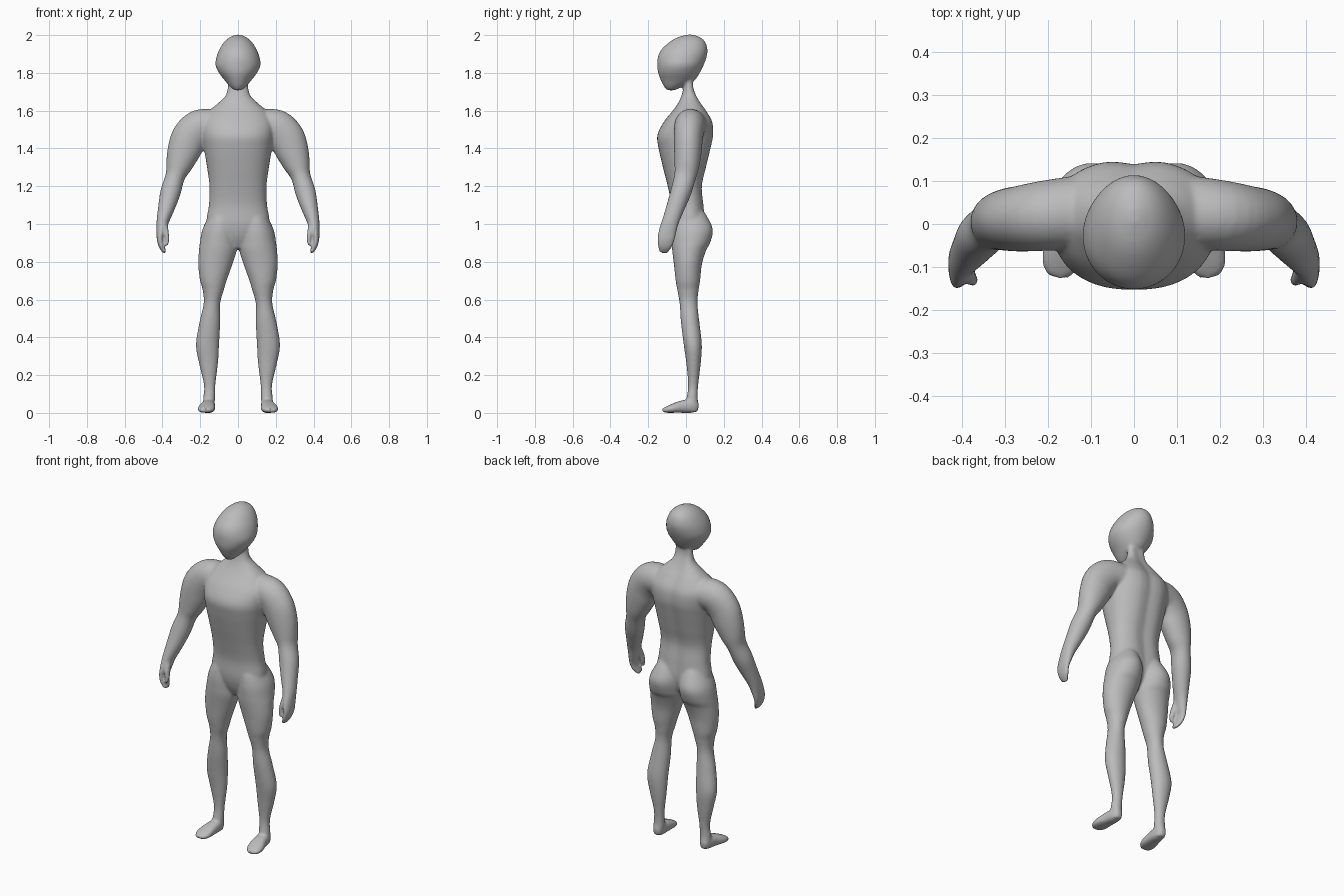
import bpy, bmesh, math
from mathutils import Vector

SIDES, SUBS = 40, 5
bm = bmesh.new()


def spline(rows):
    """Smoothly interpolate rows of numbers (Catmull-Rom)."""
    out = []
    for i in range(len(rows) - 1):
        p0, p1 = rows[max(i - 1, 0)], rows[i]
        p2, p3 = rows[i + 1], rows[min(i + 2, len(rows) - 1)]
        for s in range(SUBS):
            t = s / SUBS
            out.append([0.5 * (2 * b + (c - a) * t + (2 * a - 5 * b + 4 * c - d) * t * t
                               + (3 * b - a - 3 * c + d) * t ** 3)
                        for a, b, c, d in zip(p0, p1, p2, p3)])
    return out + [list(rows[-1])]


def loft(rows, ref=None, side=1, power=2.0, groove=0.0):
    """Skin rings (x, y, z, half width, half depth). Level rings unless ref is given."""
    rows = spline(rows)
    cen = [Vector(r[:3]) for r in rows]
    rings = []
    for i, (c, r) in enumerate(zip(cen, rows)):
        u, v = Vector((1, 0, 0)), Vector((0, 1, 0))
        if ref:
            t = (cen[min(i + 1, len(cen) - 1)] - cen[max(i - 1, 0)]).normalized()
            u = Vector(ref).cross(t).normalized()
            v = t.cross(u)
        ring = []
        for k in range(SIDES):
            a = 2 * math.pi * k / SIDES
            ca, sa = math.cos(a), math.sin(a)
            p = c + u * r[3] * math.copysign(abs(ca) ** (2 / power), ca) \
                  + v * r[4] * math.copysign(abs(sa) ** (2 / power), sa)
            if sa > 0:  # spine hollow
                p.y -= groove * math.exp(-(p.x / 0.04) ** 2)
            ring.append(bm.verts.new((p.x * side, p.y, p.z)))
        rings.append(ring)
    for a, b in zip(rings, rings[1:]):
        for k in range(SIDES):
            n = (k + 1) % SIDES
            bm.faces.new((a[k], a[n], b[n], b[k]))
    bm.faces.new(rings[0][::-1])
    bm.faces.new(rings[-1])


def levels(rows):
    """Turn (z, inner x, outer x, front y, back y) into ring rows."""
    return [((a + b) / 2, (f + k) / 2, z, (b - a) / 2, (k - f) / 2) for z, a, b, f, k in rows]


def centred(rows):
    return levels([(z, -w, w, f, k) for z, f, k, w in rows])


# Torso and neck: z, front, back, half width
loft(centred([
    (.87, -.03, .05, .04), (.93, -.06, .09, .11), (1.0, -.075, .105, .165),
    (1.1, -.077, .098, .154), (1.2, -.097, .09, .151), (1.3, -.122, .112, .164),
    (1.4, -.145, .136, .18), (1.47, -.152, .15, .19), (1.54, -.118, .145, .19),
    (1.6, -.07, .112, .15), (1.64, -.042, .085, .105), (1.68, -.024, .064, .066),
    (1.73, -.013, .048, .054), (1.82, -.01, .05, .05)]), power=2.3, groove=.012)

# Head
loft(centred([
    (1.708, -.1, -.06, .02), (1.73, -.118, -.01, .045), (1.76, -.133, .045, .07),
    (1.8, -.148, .073, .101), (1.84, -.152, .093, .119), (1.88, -.15, .108, .115),
    (1.92, -.133, .114, .101), (1.96, -.092, .104, .076), (1.986, -.05, .08, .048),
    (2.002, 0, .04, .014)]))

for s in (1, -1):
    # Leg with buttock
    loft(levels([
        (1.1, .04, .12, -.03, .07), (1.04, .018, .155, -.065, .112),
        (.97, .004, .189, -.077, .142), (.9, .003, .202, -.076, .128),
        (.86, .006, .207, -.073, .106), (.785, .03, .211, -.064, .084),
        (.7, .06, .201, -.055, .075), (.65, .075, .187, -.046, .067),
        (.58, .094, .182, -.034, .061), (.48, .094, .204, -.027, .071),
        (.36, .1, .223, -.012, .084), (.26, .106, .206, .002, .078),
        (.15, .119, .181, .011, .065), (.08, .121, .184, .004, .062),
        (.04, .124, .186, 0, .067), (.005, .128, .18, .01, .06)]), side=s)
    # Foot
    loft([(.155, .066, .03, .018, .018), (.155, .03, .035, .033, .035),
          (.159, -.02, .033, .039, .033), (.167, -.07, .024, .046, .024),
          (.171, -.105, .016, .04, .016), (.172, -.125, .012, .02, .009)],
         ref=(0, 0, 1), side=s, power=2.5)
    # Shoulder, arm and palm
    loft([(.11, .03, 1.525, .08, .085), (.2, .02, 1.515, .092, .082),
          (.255, .013, 1.46, .096, .077), (.287, .01, 1.385, .088, .073),
          (.313, .005, 1.31, .07, .066), (.333, -.005, 1.25, .052, .058),
          (.357, -.027, 1.17, .054, .055), (.378, -.055, 1.09, .045, .049),
          (.397, -.08, 1.02, .034, .045), (.407, -.098, .96, .025, .047),
          (.412, -.106, .92, .018, .046), (.404, -.113, .88, .015, .038),
          (.386, -.122, .848, .009, .022)], ref=(0, 1, 0), side=s)
    # Thumb
    loft([(.393, -.1, 1.01, .02, .02), (.38, -.122, .955, .014, .02),
          (.374, -.131, .915, .011, .016), (.377, -.137, .885, .007, .009)],
         ref=(0, 1, 0), side=s)

bmesh.ops.recalc_face_normals(bm, faces=bm.faces)
mesh = bpy.data.meshes.new("body")
bm.to_mesh(mesh)
bm.free()
body = bpy.data.objects.new("body", mesh)
bpy.context.collection.objects.link(body)

skin = bpy.data.materials.new("plain grey")
skin.diffuse_color = (.5, .5, .5, 1)
mesh.materials.append(skin)

# Fuse the parts into one smooth skin
fuse = body.modifiers.new("fuse", 'REMESH')
fuse.mode = 'VOXEL'
fuse.voxel_size = .007
fuse.use_smooth_shade = True
soften = body.modifiers.new("soften", 'SMOOTH')
soften.factor = .5
soften.iterations = 10
